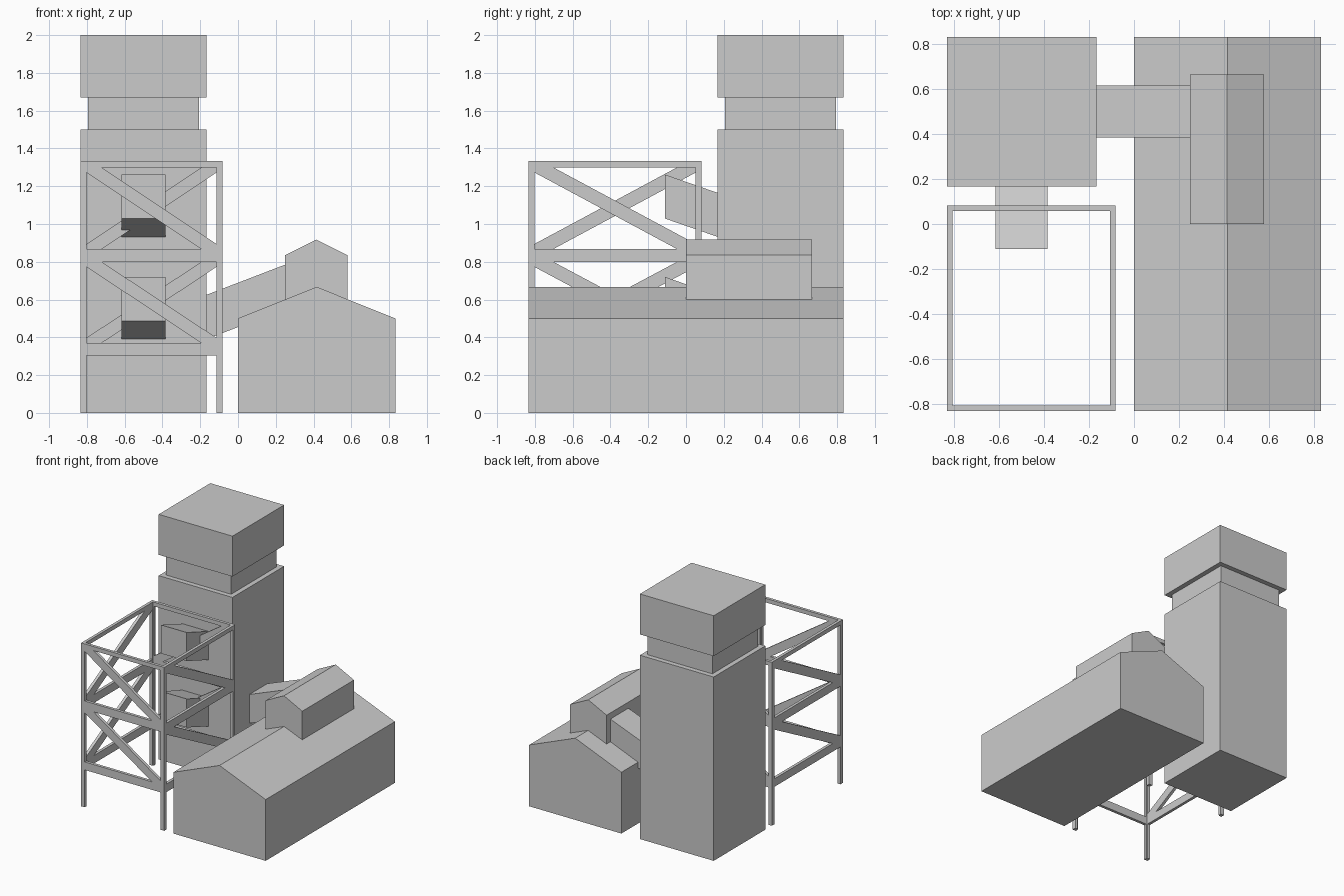
import bpy, bmesh

if "Cube" in bpy.data.objects:
    bpy.data.objects.remove(bpy.data.objects["Cube"])


def make_object(name, prisms):
    """Each prism = (profile, axis, start, end); 'Y' profiles are (x,z), 'X' profiles are (y,z)."""
    bm = bmesh.new()
    for profile, axis, a, b in prisms:
        def place(p, d):
            return (p[0], d, p[1]) if axis == 'Y' else (d, p[0], p[1])
        va = [bm.verts.new(place(p, a)) for p in profile]
        vb = [bm.verts.new(place(p, b)) for p in profile]
        bm.faces.new(va)
        bm.faces.new(vb[::-1])
        n = len(profile)
        for i in range(n):
            bm.faces.new((va[i], vb[i], vb[(i + 1) % n], va[(i + 1) % n]))
    bmesh.ops.recalc_face_normals(bm, faces=bm.faces)
    mesh = bpy.data.meshes.new(name)
    bm.to_mesh(mesh)
    bm.free()
    obj = bpy.data.objects.new(name, mesh)
    bpy.context.collection.objects.link(obj)
    return obj


def rect(u0, u1, z0, z1):
    return [(u0, z0), (u1, z0), (u1, z1), (u0, z1)]


S = 0.833   # half footprint
T = 0.167   # tower inner edge

# Tower: shaft, recessed neck and overhanging head
for name, inset, z0, z1 in (("tower_shaft", 0, 0, 1.5),
                            ("tower_neck", 0.04, 1.5, 1.67),
                            ("tower_head", 0, 1.67, 2.0)):
    make_object(name, [(rect(-S + inset, -T - inset, z0, z1), 'Y', T + inset, S - inset)])

# Gabled hall, roof lantern and sloping conveyor gallery
make_object("hall", [([(0, 0), (S, 0), (S, 0.5), (S / 2, 0.667), (0, 0.5)], 'Y', -S, S)])
make_object("roof_lantern", [([(0.25, 0.6), (0.58, 0.6), (0.58, 0.835),
                               (0.415, 0.917), (0.25, 0.835)], 'Y', 0, 0.667)])
make_object("conveyor_gallery", [([(-T, 0.39), (0.25, 0.55), (0.25, 0.785),
                                   (-T, 0.625)], 'Y', 0.385, 0.618)])

# Two chutes projecting from the tower
for name, z in (("lower_chute", 0.39), ("upper_chute", 0.932)):
    make_object(name, [([(T, z), (T, z + 0.233), (-0.112, z + 0.33),
                         (-0.112, z + 0.097)], 'X', -0.618, -0.385)])

# Braced scaffold frame: one flat lattice per side
W, THICK, TOP = 0.032, 0.024, 1.333
X0, X1, Y0, Y1 = -S, -0.083, -S, 0.083


def lattice(name, axis, u0, u1, d0, d1, falling, trim):
    a, b = u0 + W, u1 - W
    parts = [rect(u0 + trim, a, 0, TOP), rect(b, u1 - trim, 0, TOP)]
    parts += [rect(a, b, z0, z1) for z0, z1 in ((0.305, 0.37), (0.80, 0.867), (1.30, TOP))]
    du, dz = (b - a) * 0.115, 0.028
    for lo, hi in ((0.37, 0.80), (0.867, 1.30)):
        brace = [(a, hi), (a + du, hi), (b, lo + dz), (b, lo), (b - du, lo), (a, hi - dz)]
        if not falling:
            brace = [(a + b - u, z) for u, z in brace]
        parts.append(brace)
    make_object(name, [(p, axis, d0, d1) for p in parts])


lattice("scaffold_front", 'Y', X0, X1, Y0, Y0 + THICK, True, 0)
lattice("scaffold_back", 'Y', X0, X1, Y1 - THICK, Y1, False, 0)
lattice("scaffold_right", 'X', Y0, Y1, X1 - THICK, X1, True, THICK)
lattice("scaffold_left", 'X', Y0, Y1, X0, X0 + THICK, False, THICK)
